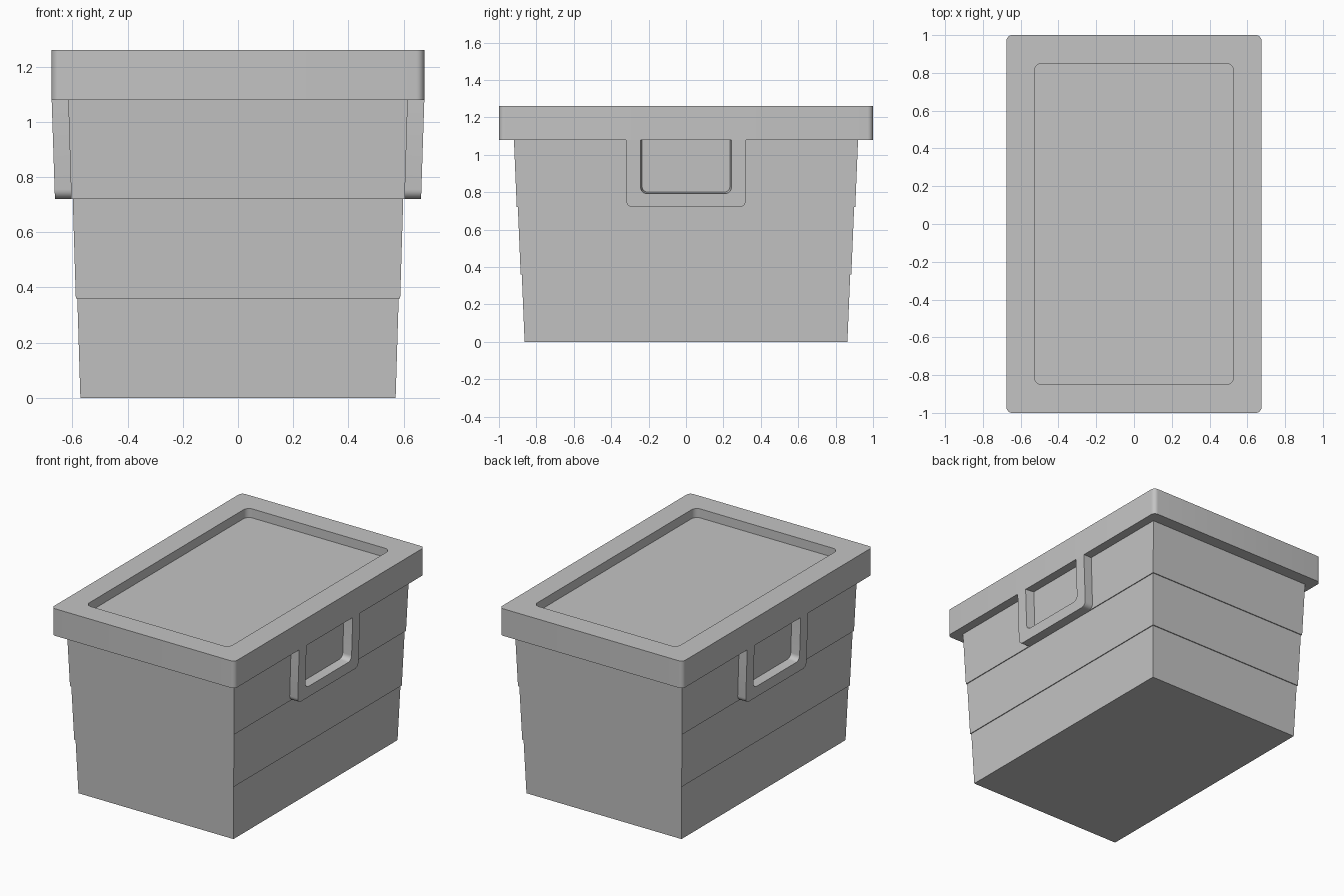
import bpy, bmesh, math

cube = bpy.data.objects.get("Cube")
if cube:
    bpy.data.objects.remove(cube, do_unlink=True)

TIER = 0.36                      # height of one body tier
RIM, TOP = 3 * TIER, 1.26        # underside and top of the lid

grey = bpy.data.materials.new("grey_plastic")
grey.use_nodes = True
grey.diffuse_color = (0.55, 0.55, 0.55, 1)
grey.node_tree.nodes["Principled BSDF"].inputs["Base Color"].default_value = grey.diffuse_color


def arc(cx, cy, r, start, steps=6):
    """Quarter circle, counter-clockwise from the start angle in degrees."""
    return [(cx + r * math.cos(a), cy + r * math.sin(a))
            for a in (math.radians(start + 90 * i / steps) for i in range(steps + 1))]


def rectangle(hx, hy, z, r=0):
    """Horizontal rectangle ring, with rounded corners when r is given."""
    signs = [(1, 1), (-1, 1), (-1, -1), (1, -1)]
    if not r:
        return [(sx * hx, sy * hy, z) for sx, sy in signs]
    return [(x, y, z) for i, (sx, sy) in enumerate(signs)
            for x, y in arc(sx * (hx - r), sy * (hy - r), r, 90 * i)]


def loft(name, rings):
    """Skin a stack of closed rings and cap both ends."""
    bm = bmesh.new()
    loops = [[bm.verts.new(p) for p in ring] for ring in rings]
    n = len(loops[0])
    for a, b in zip(loops, loops[1:]):
        for i in range(n):
            j = (i + 1) % n
            bm.faces.new((a[i], a[j], b[j], b[i]))
    bm.faces.new(loops[0])
    bm.faces.new(loops[-1])
    bmesh.ops.recalc_face_normals(bm, faces=bm.faces)
    mesh = bpy.data.meshes.new(name)
    bm.to_mesh(mesh)
    bm.free()
    mesh.materials.append(grey)
    obj = bpy.data.objects.new(name, mesh)
    bpy.context.collection.objects.link(obj)
    bpy.ops.object.select_all(action='DESELECT')
    obj.select_set(True)
    bpy.context.view_layer.objects.active = obj
    bpy.ops.object.shade_smooth_by_angle()
    return obj


# Body: three flaring tiers, each stepping out slightly over the one below
tiers = []
for t in range(3):
    hx, hy = 0.571 + 0.0165 * t, 0.863 + 0.021 * t
    tiers += [rectangle(hx, hy, t * TIER),
              rectangle(hx + 0.011, hy + 0.015, (t + 1) * TIER)]
loft("box_body", tiers)

# Lid: rounded slab with a recessed panel
loft("lid", [rectangle(0.675, 1.0, RIM, 0.03),
             rectangle(0.675, 1.0, TOP, 0.03),
             rectangle(0.527, 0.85, TOP, 0.04),
             rectangle(0.527, 0.85, TOP - 0.06, 0.04)])


# Handles: U-shaped ribs on both long sides, opening drafted outwards
def u_path(half, bottom, r):
    return ([(-half, RIM)] + arc(-half + r, bottom + r, r, 180)
            + arc(half - r, bottom + r, r, 270) + [(half, RIM)])


def outer_x(z):
    return 0.675 - 0.033 * (RIM - z)


outer = u_path(0.32, 0.72, 0.035)
inner_front = u_path(0.243, 0.792, 0.035)
inner_back = u_path(0.232, 0.803, 0.03)
sections = []
for o, f, b in zip(outer, inner_front, inner_back):
    sections.append([(outer_x(o[1]) - 0.08, *o), (outer_x(o[1]), *o),
                     (outer_x(f[1]), *f), (outer_x(b[1]) - 0.08, *b)])
handles = loft("side_handles", sections)
mirror = handles.modifiers.new("Mirror", 'MIRROR')
mirror.use_axis = (True, False, False)
